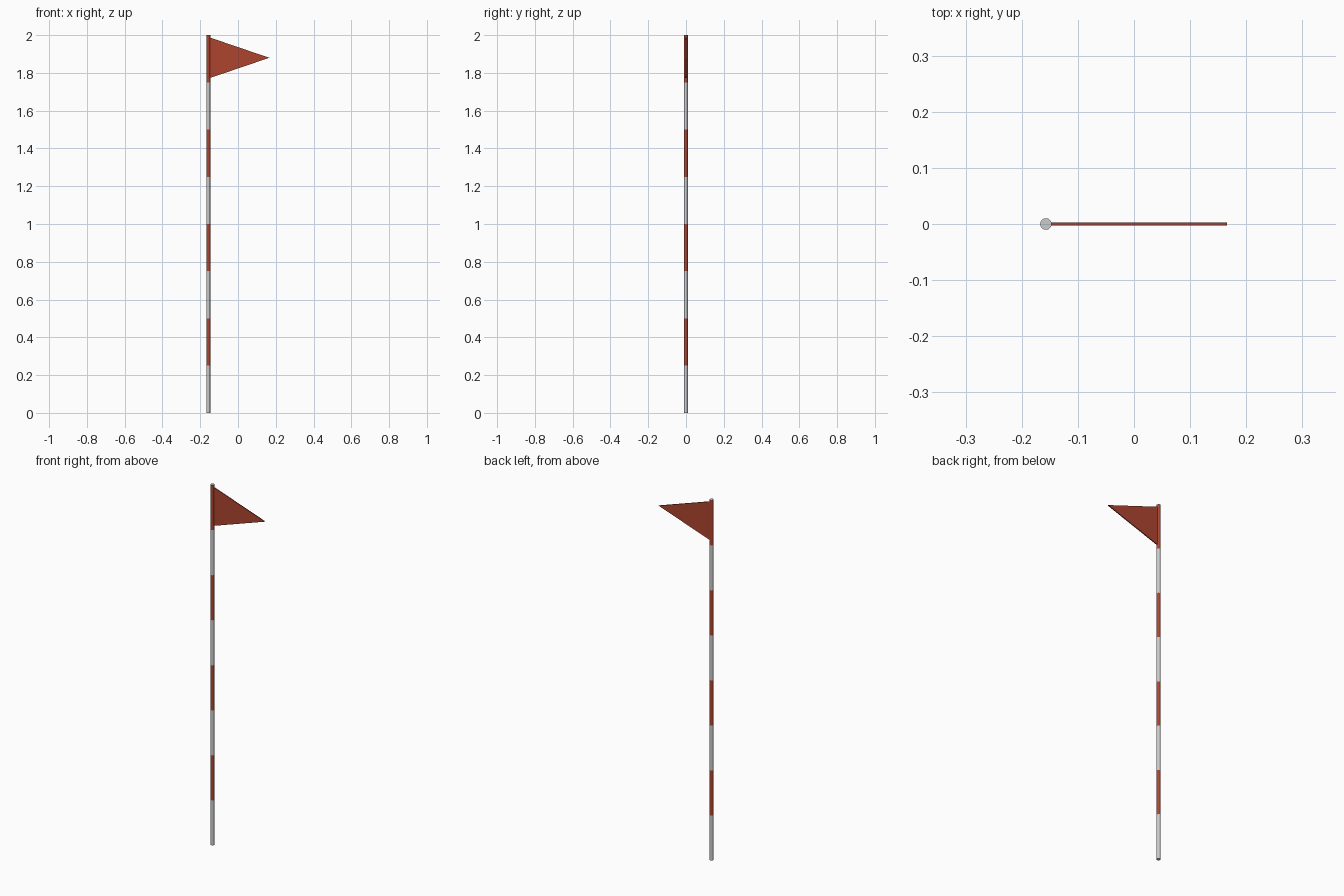
import bpy, bmesh, math

if "Cube" in bpy.data.objects:
    bpy.data.objects.remove(bpy.data.objects["Cube"])

POLE_X, RADIUS, SIDES = -0.157, 0.0103, 16
red = bpy.data.materials.new("red")
red.diffuse_color = (0.42, 0.06, 0.03, 1)
red.use_nodes = True
red.node_tree.nodes["Principled BSDF"].inputs["Base Color"].default_value = red.diffuse_color


def tube(name, radius, z0, z1, fill, mat=None):
    bpy.ops.mesh.primitive_cylinder_add(
        vertices=SIDES, radius=radius, depth=z1 - z0, end_fill_type=fill,
        location=(POLE_X, 0, (z0 + z1) / 2))
    ob = bpy.context.object
    ob.name = name
    if mat:
        ob.data.materials.append(mat)
    bpy.ops.object.shade_smooth_by_angle(angle=math.radians(35))
    return ob


# Grey pole, full height
tube("pole", RADIUS, 0, 2, 'NGON')

# Painted red bands, every second quarter unit
for i in range(4):
    z = 0.25 + 0.5 * i
    tube(f"red_band_{i + 1}", RADIUS + 0.0003, z, z + 0.25, 'NOTHING', red)

# Triangular pennant, a thin slab rooted in the pole
T = 0.0055
bm = bmesh.new()
profile = [(POLE_X, 1.77), (0.166, 1.88), (POLE_X, 1.99)]
face = bm.faces.new([bm.verts.new((x, -T / 2, z)) for x, z in profile])
ext = bmesh.ops.extrude_face_region(bm, geom=[face])
bmesh.ops.translate(bm, vec=(0, T, 0),
                    verts=[v for v in ext["geom"] if isinstance(v, bmesh.types.BMVert)])
bmesh.ops.recalc_face_normals(bm, faces=bm.faces)
mesh = bpy.data.meshes.new("pennant")
bm.to_mesh(mesh)
bm.free()
mesh.materials.append(red)
bpy.context.collection.objects.link(bpy.data.objects.new("pennant", mesh))
